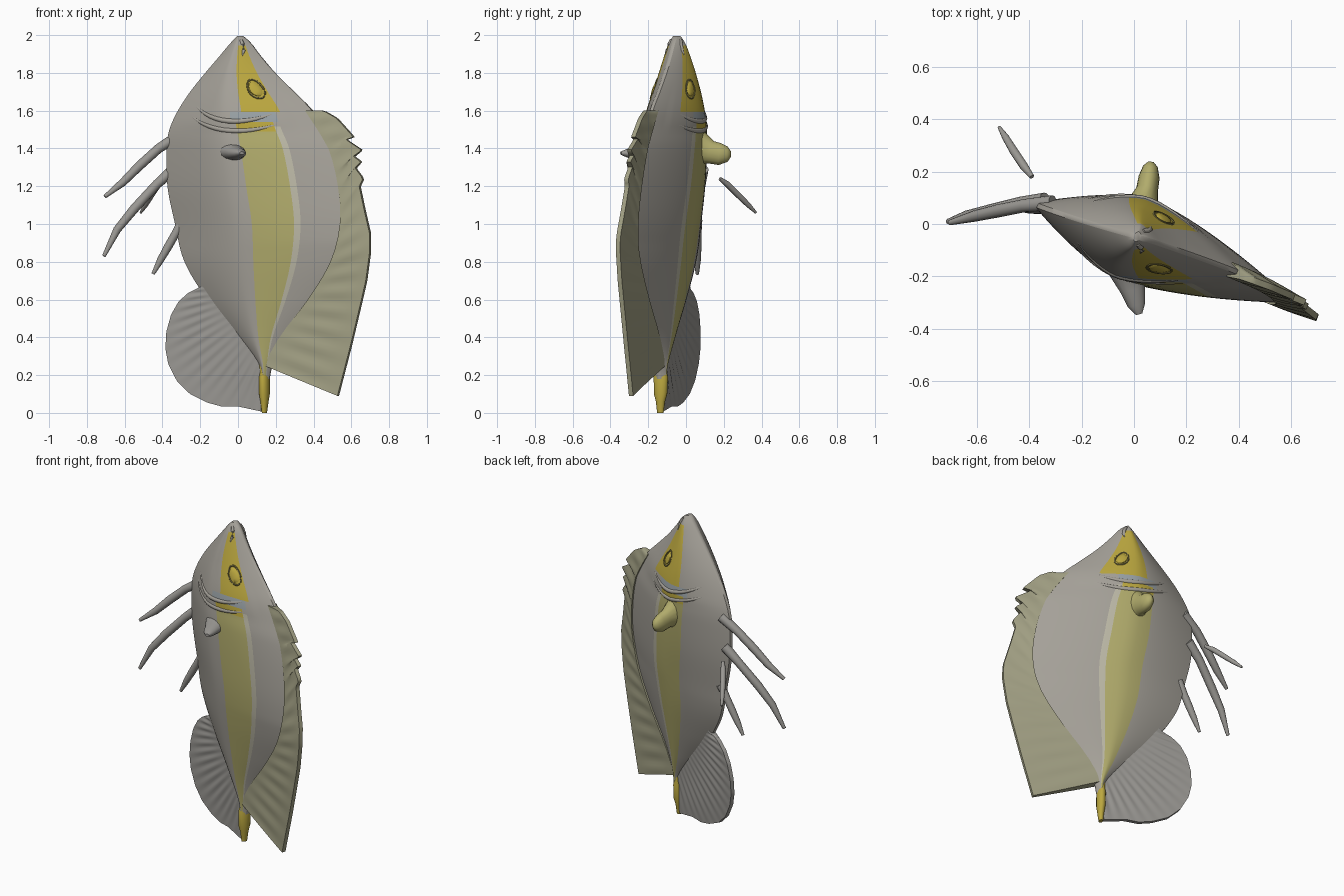
import bpy, math
from mathutils import Vector

if "Cube" in bpy.data.objects:
    bpy.data.objects.remove(bpy.data.objects["Cube"])


def mat(name, c):
    m = bpy.data.materials.new(name)
    m.diffuse_color = (*c, 1)
    m.use_nodes = True
    m.node_tree.nodes["Principled BSDF"].inputs["Base Color"].default_value = m.diffuse_color
    return m


GREY = mat("grey_scale", (0.38, 0.36, 0.32))
FINGREY = mat("fin_grey", (0.32, 0.31, 0.29))
YELLOW = mat("yellow_head", (0.50, 0.39, 0.05))
OLIVE = mat("olive_stripe", (0.44, 0.41, 0.15))
PALE = mat("pale_band", (0.50, 0.48, 0.38))
FINOLIVE = mat("fin_olive", (0.36, 0.35, 0.23))
DARK = mat("dark", (0.22, 0.19, 0.06))
BLUE = mat("blue_band", (0.32, 0.36, 0.38))

# body stations: z, belly edge x, back edge x, half thickness
STATIONS = [(0.18, 0.13, 0.165, 0.025), (0.25, 0.115, 0.18, 0.03), (0.4, 0.0, 0.26, 0.053),
            (0.6, -0.16, 0.41, 0.085), (0.8, -0.28, 0.53, 0.115), (1.0, -0.33, 0.58, 0.138),
            (1.2, -0.37, 0.57, 0.152), (1.4, -0.375, 0.52, 0.156), (1.5, -0.36, 0.46, 0.150),
            (1.6, -0.315, 0.395, 0.138),
            (1.7, -0.25, 0.295, 0.118), (1.8, -0.17, 0.195, 0.092), (1.9, -0.085, 0.11, 0.06),
            (1.96, -0.035, 0.065, 0.037), (1.995, 0.0, 0.025, 0.012)]


def station(z):
    i = max(k for k in range(len(STATIONS) - 1) if k == 0 or STATIONS[k][0] <= z)
    a, b = STATIONS[i], STATIONS[i + 1]
    p = STATIONS[max(i - 1, 0)]
    q = STATIONS[min(i + 2, len(STATIONS) - 1)]
    d = b[0] - a[0]
    t = (z - a[0]) / d
    out = []
    for k in (1, 2, 3):
        ma = (b[k] - p[k]) / (b[0] - p[0]) * d
        mb = (q[k] - a[k]) / (q[0] - a[0]) * d
        out.append((2*t**3 - 3*t*t + 1)*a[k] + (t**3 - 2*t*t + t)*ma
                   + (3*t*t - 2*t**3)*b[k] + (t**3 - t*t)*mb)
    return out


def plane(x, z, off=0.0):
    """Point on the fish's slanted, slightly twisted mid plane, pushed sideways by off."""
    slope = 0.40 - 0.1*max(0, z - 0.9) - 0.04*max(0, 0.9 - z)
    return Vector((x + 0.37*off, -0.085 + 0.02*z - slope*x + 0.93*off, z))


def surf(u, z, side, lift=0.0):
    """Point on the flank: u = -1 belly edge, +1 back edge."""
    l, r, t = station(z)
    v = (u + 0.15) / (1.15 if u > -0.15 else 0.85)
    h = max(t, 0.008) * (1 - min(abs(v), 1)**1.5) + 0.009
    if z > 1.5 and u < 0.7:                       # raised gill cover
        h += 0.006 * min(1, (z - 1.5) / 0.03) * max(0, min(1, (1.75 - z) / 0.2)) * (1 - abs(u))
    return plane(l + (r - l)*(u + 1)/2, z, side*(h + lift))


def loft(name, rings, mats, pick=None):
    n = len(rings[0])
    faces = [(i*n + j, i*n + (j+1) % n, (i+1)*n + (j+1) % n, (i+1)*n + j)
             for i in range(len(rings) - 1) for j in range(n)]
    quads = len(faces)
    faces += [tuple(range(n))[::-1], tuple(range((len(rings)-1)*n, len(rings)*n))]
    me = bpy.data.meshes.new(name)
    me.from_pydata([p for r in rings for p in r], [], faces)
    for m in mats:
        me.materials.append(m)
    if pick:
        for f in range(quads):
            me.polygons[f].material_index = pick(f // n, f % n)
    ob = bpy.data.objects.new(name, me)
    bpy.context.collection.objects.link(ob)
    bpy.context.view_layer.objects.active = ob
    ob.select_set(True)
    bpy.ops.object.mode_set(mode='EDIT')
    bpy.ops.mesh.select_all(action='SELECT')
    bpy.ops.mesh.normals_make_consistent(inside=False)
    bpy.ops.object.mode_set(mode='OBJECT')
    bpy.ops.object.shade_smooth_by_angle(angle=math.radians(50))
    ob.select_set(False)
    return ob


def tube(name, pts, radii, m, flat=1.0, sides=12):
    pts = [Vector(p) for p in pts]
    rings = []
    for i, p in enumerate(pts):
        d = (pts[min(i+1, len(pts)-1)] - pts[max(i-1, 0)]).normalized()
        a = d.cross(Vector((0, 0, 1)) if abs(d.z) < 0.9 else Vector((0, 1, 0))).normalized()
        b = d.cross(a)
        rings.append([p + radii[i]*(a*math.cos(w) + b*flat*math.sin(w))
                      for w in (2*math.pi*k/sides for k in range(sides))])
    return loft(name, rings, [m])


def resample(pts, n):
    pts = [Vector(p) for p in pts]
    acc = [0]
    for a, b in zip(pts, pts[1:]):
        acc.append(acc[-1] + (b - a).length)
    out = []
    for k in range(n):
        s = acc[-1]*k/(n - 1)
        i = max(j for j in range(len(pts) - 1) if acc[j] <= s)
        out.append(pts[i].lerp(pts[i+1], (s - acc[i])/(acc[i+1] - acc[i])))
    return out


def fin(name, inner, outer, m, thick, shift=0.0, n=90, steps=8, ripple=0.003):
    rings = []
    for i, (a, b) in enumerate(zip(resample(inner, n), resample(outer, n))):
        row = []
        for side in (1, -1):
            for k in (range(steps + 1) if side == 1 else range(steps, -1, -1)):
                f = k/steps
                p = a.lerp(b, f)
                wave = ripple*math.sin(i*1.1)*math.sin(math.pi*f) + shift*f
                row.append(plane(p.x, p.y, side*(thick*(1 - f) + 0.012*f) + wave))
        rings.append(row)
    return loft(name, rings, [m])


# body with coloured flank bands (the stripe sits nearer the belly on the back flank)
ROWS, COLS = 72, 40
us = [-math.cos(math.pi*k/COLS) for k in range(COLS + 1)]
zs = [0.18 + (1.995 - 0.18)*i/ROWS for i in range(ROWS + 1)]
rings = [[surf(u, z, -1) for u in us] + [surf(u, z, 1) for u in us[::-1]] for z in zs]


def body_colour(i, j):
    front = j < COLS
    k = j if front else 2*COLS - j
    u, z = us[max(0, min(k, COLS))] + (0 if front else 0.36), zs[i]
    if z > 1.58:
        return 1 if 0.02 < u < (0.55 if front else 0.8) and z < 1.93 else 0
    if z > 1.53:
        return 4 if -0.1 < u < 0.5 else 0
    if -0.06 <= u < 0.42:
        return 2 if z < 1.47 else 1
    return 3 if 0.42 <= u < 0.5 and z < 1.5 else 0


loft("body", rings, [GREY, YELLOW, OLIVE, PALE, BLUE], body_colour)

# dorsal fin with spiny front part, and rounded anal fin
back = [(station(z)[1] - 0.03, z) for z in [1.6 - 1.35*k/20 for k in range(21)]]
fin("dorsal_fin", back,
    [(0.41, 1.6), (0.46, 1.6), (0.53, 1.56), (0.62, 1.46), (0.575, 1.45), (0.665, 1.39),
     (0.615, 1.36), (0.66, 1.33), (0.625, 1.30), (0.67, 1.24), (0.65, 1.2), (0.675, 1.08),
     (0.705, 0.95), (0.705, 0.85), (0.685, 0.7), (0.655, 0.57), (0.605, 0.36), (0.535, 0.09)],
    FINOLIVE, 0.03, -0.012)
belly = [(station(z)[0] + 0.03, z) for z in [0.68 - 0.45*k/10 for k in range(11)]]
fin("anal_fin", belly,
    [(-0.19, 0.67), (-0.26, 0.635), (-0.31, 0.59), (-0.35, 0.52), (-0.375, 0.43), (-0.38, 0.34),
     (-0.365, 0.26), (-0.32, 0.17), (-0.25, 0.10), (-0.16, 0.055), (-0.08, 0.033), (0.0, 0.035),
     (0.125, 0.008)], FINGREY, 0.024)

# short tail stub
loft("tail_stub", [[plane(0.14 + w*math.cos(a), z, t*math.sin(a))
                    for a in (math.pi*k/8 for k in range(16))]
                   for z, w, t in ((0.26, 0.03, 0.03), (0.22, 0.02, 0.032), (0.19, 0.025, 0.04),
                                   (0.1, 0.025, 0.037), (0.06, 0.02, 0.025), (0.0, 0.012, 0.018))],
     [YELLOW])

# trailing pelvic spines
SPINES = [[(-0.31, 0.08, 1.47), (-0.42, 0.07, 1.40), (-0.52, 0.05, 1.31), (-0.61, 0.03, 1.22), (-0.705, 0.005, 1.145)],
          [(-0.34, 0.09, 1.29), (-0.43, 0.08, 1.21), (-0.55, 0.05, 1.08), (-0.64, 0.03, 0.97), (-0.71, 0.01, 0.83)],
          [(-0.29, 0.06, 1.02), (-0.33, 0.06, 0.95), (-0.37, 0.06, 0.88), (-0.41, 0.06, 0.81), (-0.45, 0.06, 0.735)],
          [(-0.39, 0.18, 1.24), (-0.42, 0.22, 1.21), (-0.46, 0.28, 1.15), (-0.49, 0.33, 1.10), (-0.515, 0.37, 1.06)]]
for k, (s, r) in enumerate(zip(SPINES, (0.025, 0.025, 0.022, 0.016))):
    tube(f"pelvic_spine_{k+1}", s, [r*(1.2 if k < 3 else 0.6), r, r, r*0.85, r*0.4], FINGREY)

# pectoral fins
tube("pectoral_fin_back", [(0.02, 0.02, 1.41), (0.035, 0.08, 1.40), (0.05, 0.13, 1.38),
                           (0.058, 0.18, 1.37), (0.063, 0.22, 1.37), (0.065, 0.238, 1.37)],
     [0.10, 0.06, 0.042, 0.04, 0.028, 0.01], OLIVE, 1.45, 16)
tube("pectoral_fin_front", [(-0.03, -0.12, 1.39), (-0.02, -0.2, 1.38), (-0.005, -0.25, 1.375),
                            (0.01, -0.31, 1.375), (0.02, -0.345, 1.375)],
     [0.10, 0.065, 0.048, 0.034, 0.012], FINGREY, 0.7, 16)

# eyes, gill folds and lips on both flanks
for side, tag, eu in ((-1, "front", 0.40), (1, "back", 0.2)):
    ring = [surf(eu + 0.14*math.cos(a), 1.715 + 0.05*math.sin(a), side, -0.002)
            for a in (2*math.pi*k/20 for k in range(21))]
    tube(f"eye_ring_{tag}", ring, [0.006]*21, DARK, 1, 6)
    loft(f"eye_{tag}", [[surf(eu + 0.12*r*math.cos(a), 1.715 + 0.042*r*math.sin(a), side, h)
                         for a in (2*math.pi*k/16 for k in range(16))]
                        for r, h in ((1, -0.005), (0.85, 0.004), (0.4, 0.008))], [YELLOW])
    for k, (drop, amp) in enumerate(((1.60, 0.08), (1.54, 0.07))):
        path = [surf(-0.8 + 1.4*f, drop - amp*math.sin(math.pi*f) + 0.05*(1 - f), side, -0.007)
                for f in (i/16 for i in range(17))]
        tube(f"gill_fold_{tag}_{k+1}", path,
             [0.003 + 0.012*math.sin(math.pi*i/16) for i in range(17)], GREY, 1, 8)
    tube(f"lip_{tag}", [surf(u, z, side, -0.003) for u, z in ((0.3, 1.975), (0.4, 1.95), (0.4, 1.92), (0.3, 1.89))],
         [0.008, 0.011, 0.01, 0.003], GREY, 1, 8)
